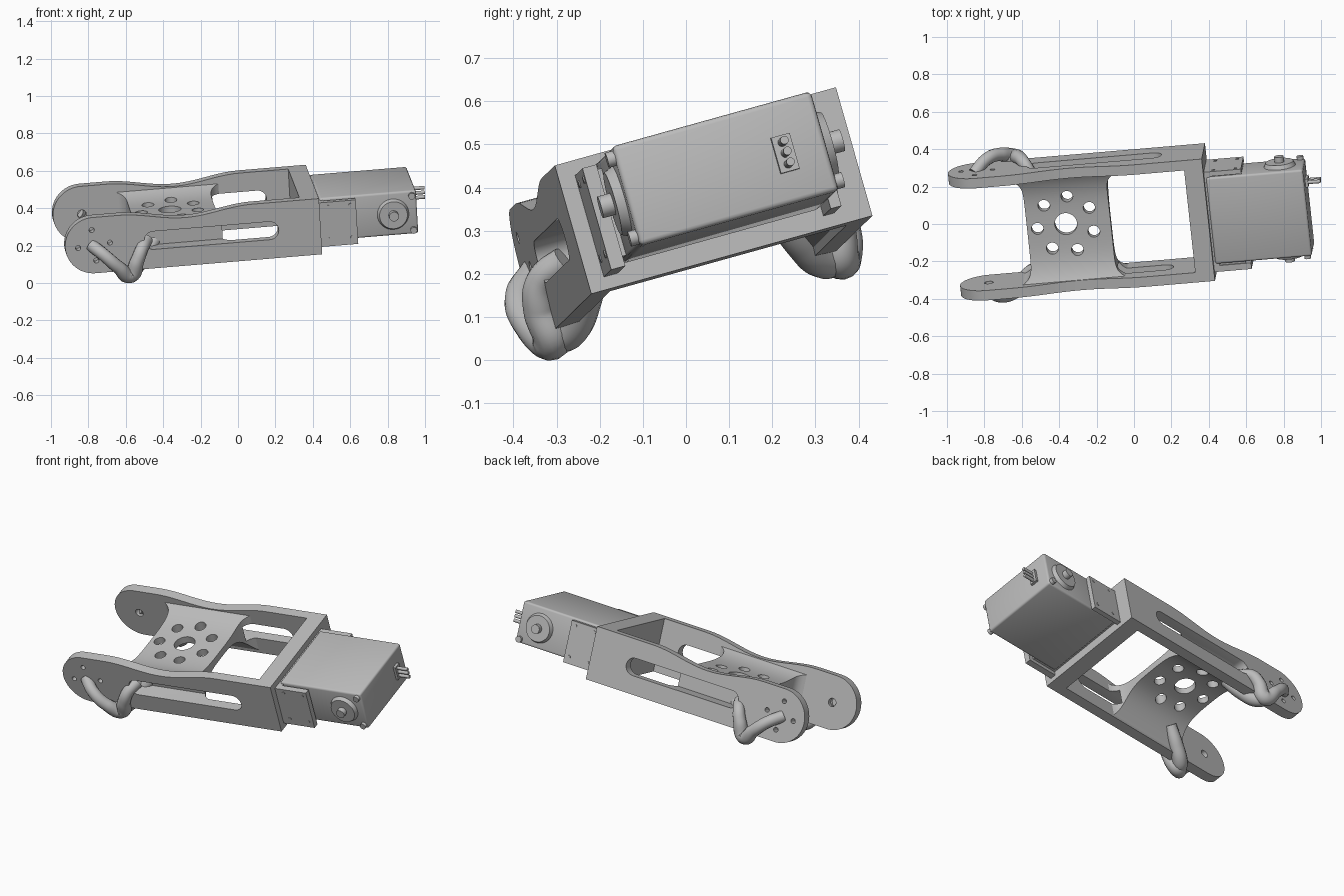
import bpy, bmesh, math
from mathutils import Matrix, Vector

if bpy.data.objects.get("Cube"):
    bpy.data.objects.remove(bpy.data.objects["Cube"])

# Tilted pose: u = along the arm, v = across it, w = plate height
u = Vector((0.993, 0.085, 0.083)).normalized()
v = Vector((-0.104, 0.957, 0.266))
v = (v - u * v.dot(u)).normalized()
w = u.cross(v)
POSE = Matrix((u, v, w)).transposed().to_4x4()
POSE.translation = (0.406, 0.064, 0.393)

grey = bpy.data.materials.new("light_grey")
grey.use_nodes = True
grey.diffuse_color = (0.5, 0.5, 0.5, 1)
grey.node_tree.nodes["Principled BSDF"].inputs["Base Color"].default_value = (0.5, 0.5, 0.5, 1)

parts = []


def finish(bm, name, keep=True):
    bmesh.ops.recalc_face_normals(bm, faces=bm.faces)
    me = bpy.data.meshes.new(name)
    bm.to_mesh(me)
    bm.free()
    ob = bpy.data.objects.new(name, me)
    bpy.context.collection.objects.link(ob)
    if keep:
        me.materials.append(grey)
        parts.append(ob)
    return ob


def activate(ob):
    bpy.ops.object.select_all(action="DESELECT")
    ob.select_set(True)
    bpy.context.view_layer.objects.active = ob


def prism(name, outline, v0, v1, keep=True):
    """Extrude a (u, w) outline across v."""
    bm = bmesh.new()
    face = bm.faces.new([bm.verts.new((a, v0, b)) for a, b in outline])
    ext = bmesh.ops.extrude_face_region(bm, geom=[face])
    moved = [g for g in ext["geom"] if isinstance(g, bmesh.types.BMVert)]
    bmesh.ops.translate(bm, verts=moved, vec=(0, v1 - v0, 0))
    return finish(bm, name, keep)


def box(name, lo, hi, bevel=0):
    bm = bmesh.new()
    bmesh.ops.create_cube(bm, size=1)
    for p in bm.verts:
        p.co = [l + (h - l) * (c + 0.5) for l, h, c in zip(lo, hi, p.co)]
    if bevel:
        bmesh.ops.bevel(bm, geom=bm.edges[:], offset=bevel, segments=3,
                        profile=0.5, affect="EDGES")
    return finish(bm, name)


def rod(name, start, end, r1, r2=None, keep=True, sides=32):
    a, b = Vector(start), Vector(end)
    bm = bmesh.new()
    bmesh.ops.create_cone(bm, cap_ends=True, segments=sides, radius1=r1,
                          radius2=r1 if r2 is None else r2, depth=(b - a).length)
    turn = (b - a).to_track_quat("Z", "Y").to_matrix().to_4x4()
    bmesh.ops.transform(bm, matrix=Matrix.Translation((a + b) / 2) @ turn, verts=bm.verts)
    return finish(bm, name, keep)


def tube(name, path, s):
    """Round tube through (u, v, w, radius factor) points, mirrored by s."""
    cu = bpy.data.curves.new(name, "CURVE")
    cu.dimensions, cu.bevel_depth, cu.bevel_resolution = "3D", 0.034, 5
    cu.use_fill_caps = True
    sp = cu.splines.new("BEZIER")
    sp.bezier_points.add(len(path) - 1)
    for p, (x, y, z, r) in zip(sp.bezier_points, path):
        p.co, p.radius = (x, s * y, z), r
        p.handle_left_type = p.handle_right_type = "AUTO"
    ob = bpy.data.objects.new(name, cu)
    bpy.context.collection.objects.link(ob)
    cu.materials.append(grey)
    activate(ob)
    bpy.ops.object.convert(target="MESH")
    parts.append(bpy.context.view_layer.objects.active)


def cut(target, cutters):
    activate(target)
    for c in cutters:
        mod = target.modifiers.new("cut", "BOOLEAN")
        mod.operation, mod.solver, mod.object = "DIFFERENCE", "EXACT", c
        bpy.ops.object.modifier_apply(modifier=mod.name)
        bpy.data.objects.remove(c)


def arc(cx, cy, r, a0, a1, n):
    return [(cx + r * math.cos(math.radians(a0 + (a1 - a0) * i / n)),
             cy + r * math.sin(math.radians(a0 + (a1 - a0) * i / n))) for i in range(n + 1)]


# Side plate outline: straight base, waisted top edge, round end
END, HALF, INNER, OUTER = -1.22, 0.155, 0.285, 0.34
top_edge = []
for i in range(25):
    x = -0.36 - 0.72 * i / 24
    top_edge.append((x, HALF - 0.043 * math.cos((x + 0.72) / 0.36 * math.pi / 2) ** 2))
outline = [(0, -HALF), (0, HALF)] + top_edge + arc(END, 0, HALF, 90, 270, 32)
slot = arc(-0.275, 0, 0.05, -90, 90, 12) + arc(-0.9, 0, 0.05, 90, 270, 12)

for side, s in (("right", -1), ("left", 1)):
    plate = prism(side + "_side_plate", outline, s * INNER, s * OUTER)
    # Centre hole on the inner face, four screw holes on the outer face
    cutters = [prism("slot_cutter", slot, s * 0.25, s * 0.4, False),
               rod("hole_cutter", (END, s * 0.25, 0), (END, s * 0.32, 0), 0.024, keep=False)]
    for k in range(4):
        a = math.radians(5 + 90 * k)
        x, z = END + 0.086 * math.cos(a), 0.086 * math.sin(a)
        cutters.append(rod("hole_cutter", (x, s * 0.295, z), (x, s * 0.4, z), 0.014,
                           keep=False, sides=16))
    cut(plate, cutters)

    # Bent hook outside the plate, with a branch under it to the web
    tube(side + "_hook", [(-1.235, 0.325, 0.0, 1), (-1.17, 0.38, -0.05, 1),
                          (-1.1, 0.385, -0.12, 1.05), (-1.035, 0.35, -0.175, 1.35),
                          (-0.995, 0.362, -0.1, 1.1), (-0.965, 0.345, -0.04, 1),
                          (-0.93, 0.28, -0.01, 1)], s)
    tube(side + "_hook_branch", [(-1.06, 0.36, -0.165, 1.2), (-1.02, 0.31, -0.165, 1.3),
                                 (-0.95, 0.26, -0.11, 1.2), (-0.88, 0.22, -0.03, 1)], s)

# Saddle web joining the plates, flaring where it meets them
bm = bmesh.new()
rings = []
for i in range(49):
    y = -0.29 + 0.58 * i / 48
    f = (abs(y) / 0.29) ** 3.5
    t, b = 0.062 + 0.046 * f, 0.02 - 0.165 * f
    l, r = -0.98 - 0.06 * f ** 3, -0.53 + 0.06 * f ** 3
    rings.append([bm.verts.new(c) for c in ((l, y, b), (r, y, b), (r, y, t), (l, y, t))])
for p, q in zip(rings, rings[1:]):
    for k in range(4):
        bm.faces.new((p[k], p[(k + 1) % 4], q[(k + 1) % 4], q[k]))
bm.faces.new(rings[0])
bm.faces.new(rings[-1])
saddle = finish(bm, "saddle_web")
cutters = [rod("hole_cutter", (-0.77, 0.02, -0.3), (-0.77, 0.02, 0.3), 0.06, keep=False)]
for k in range(7):
    a = 2 * math.pi * k / 7 + math.radians(82)
    x, y = -0.77 + 0.155 * math.cos(a), 0.02 + 0.155 * math.sin(a)
    cutters.append(rod("hole_cutter", (x, y, -0.3), (x, y, 0.3), 0.032, keep=False))
for s in (-1, 1):
    cutters.append(prism("slot_cutter", slot, s * 0.245, s * 0.4, False))
cut(saddle, cutters)

# Cross bar and motor
box("cross_bar", (-0.1, -OUTER, -HALF), (0, OUTER, HALF))
box("motor_body", (0.01, -0.255, -0.108), (0.53, 0.226, 0.132), 0.012)
box("motor_mount", (-0.02, -0.27, -0.1), (0.03, 0.235, 0.12))

# Bracket, shaft and screws on both motor sides
for side, face, s, gap, thick in (("right", -0.255, -1, 0.012, 0.034),
                                  ("left", 0.226, 1, 0.004, 0.026)):
    near, far = face + s * gap, face + s * (gap + thick)
    box(side + "_bracket", (-0.02, min(near, far), -0.125), (0.2, max(near, far), 0.12))
    box(side + "_bracket_pad", (0, min(face, near), -0.1), (0.17, max(face, near), 0.11))
    rod(side + "_shaft_disc", (0.4, face, 0.01), (0.4, face + s * 0.022, 0.01), 0.085, 0.075)
    rod(side + "_shaft", (0.4, face, 0.01), (0.4, face + s * 0.052, 0.01), 0.026)
    for z in (-0.085, 0.105)[:1 if s > 0 else 2]:
        rod(side + "_corner_screw", (0.505, face - s * 0.01, z), (0.505, face + s * 0.018, z), 0.018)
    for z in (-0.085, 0.095):
        for x in (0.05, 0.17):
            rod(side + "_bracket_screw", (x, near, z), (x, far + s * 0.003, z), 0.009, sides=16)

# Plug with three pins on the motor end
box("plug", (0.52, 0.105, -0.035), (0.545, 0.15, 0.051))
for z in (-0.018, 0.008, 0.034):
    rod("plug_pin", (0.53, 0.127, z), (0.61, 0.127, z), 0.01, sides=12)

# Pose and shading
for ob in parts:
    ob.data.transform(POSE)
    activate(ob)
    bpy.ops.object.shade_smooth_by_angle(angle=math.radians(35))
